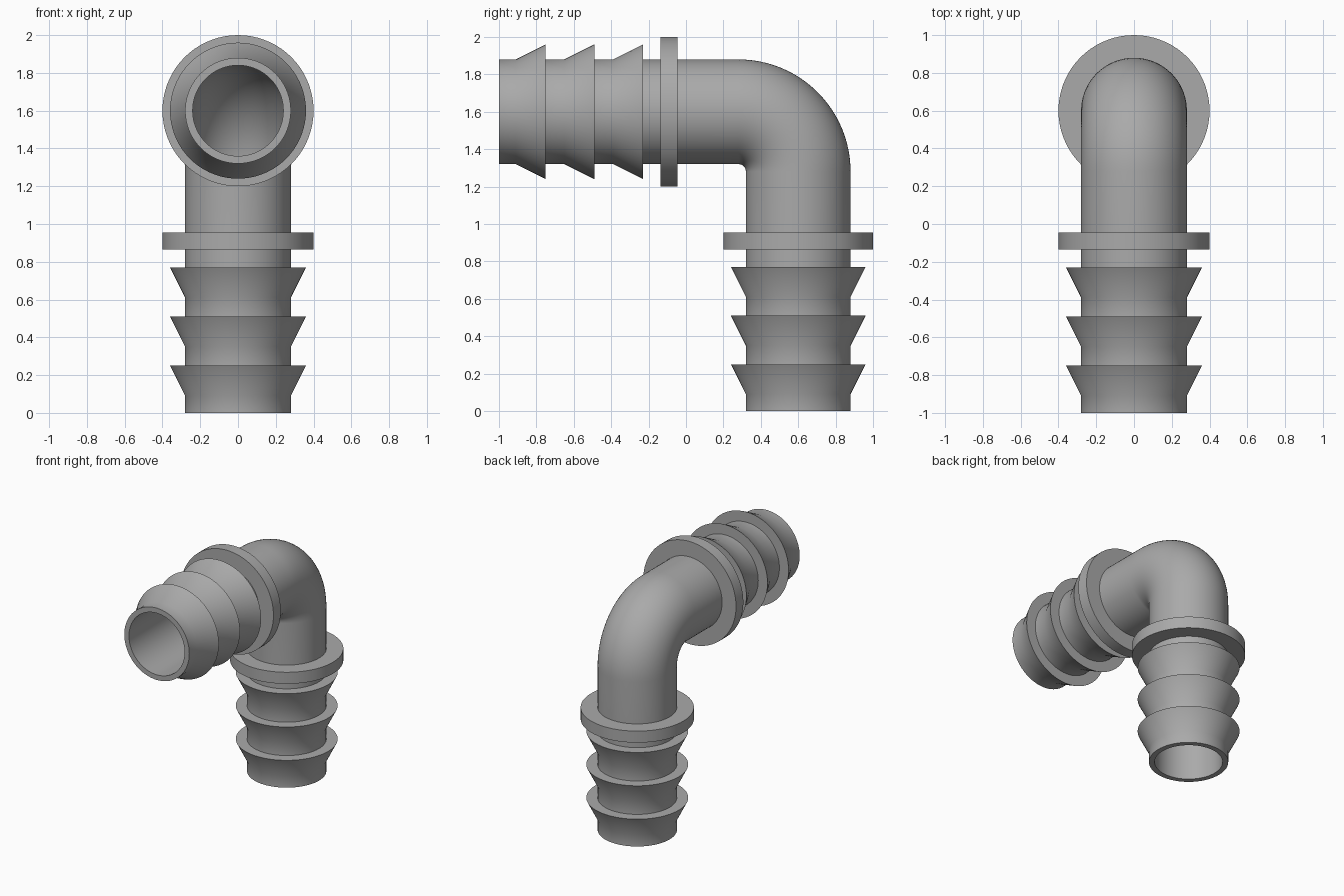
import bpy, bmesh, math
from mathutils import Vector

cube = bpy.data.objects.get("Cube")
if cube:
    bpy.data.objects.remove(cube, do_unlink=True)

SEGMENTS = 72
BEND_STEPS = 24
OUTER, INNER, BARB, FLANGE = 0.28, 0.24, 0.36, 0.4
ARM = 1.28            # straight length of each arm
BEND = 0.32           # centreline radius of the bend
AXIS = 0.6            # y of the upright arm

# Single plastic colour
plastic = bpy.data.materials.new("grey plastic")
plastic.use_nodes = True
colour = (0.4, 0.4, 0.4, 1)
plastic.diffuse_color = colour
plastic.node_tree.nodes["Principled BSDF"].inputs["Base Color"].default_value = colour


def upright_frame(s):
    """Centre and in-plane normal on the upright arm, s from its open end."""
    return Vector((0, AXIS, s)), Vector((0, 1, 0))


def level_frame(s):
    """The same on the level arm, which runs along y."""
    return Vector((0, s - 1, 1 + AXIS)), Vector((0, 0, 1))


def bend_frame(t):
    """Frames round the quarter bend, from upright to level."""
    a = t * math.pi / 2
    n = Vector((0, math.cos(a), math.sin(a)))
    return Vector((0, AXIS - BEND, ARM)) + n * BEND, n


# Outer profile of one arm: three barbs and a stop flange
profile = [(0, OUTER)]
for i in range(3):
    start = 0.09 + 0.26 * i
    profile += [(start, OUTER), (start + 0.16, BARB), (start + 0.16, OUTER)]
profile += [(0.865, OUTER), (0.865, FLANGE), (0.955, FLANGE), (0.955, OUTER)]

# Ordered stations: outside from foot to mouth, then back along the bore
bend = [bend_frame(i / BEND_STEPS) for i in range(BEND_STEPS + 1)]
stations = [(*upright_frame(s), r) for s, r in profile]
stations += [(c, n, OUTER) for c, n in bend]
stations += [(*level_frame(s), r) for s, r in reversed(profile)]
stations += [(*level_frame(0), INNER)]
stations += [(c, n, INNER) for c, n in reversed(bend)]
stations += [(*upright_frame(0), INNER)]

# Skin the stations into one closed hollow shell
bm = bmesh.new()
side = Vector((1, 0, 0))
rings = []
for centre, normal, radius in stations:
    ring = []
    for k in range(SEGMENTS):
        a = math.tau * k / SEGMENTS
        ring.append(bm.verts.new(centre + radius * (side * math.cos(a) + normal * math.sin(a))))
    rings.append(ring)
for i, ring in enumerate(rings):
    following = rings[(i + 1) % len(rings)]
    for k in range(SEGMENTS):
        j = (k + 1) % SEGMENTS
        bm.faces.new((ring[k], ring[j], following[j], following[k]))
bmesh.ops.recalc_face_normals(bm, faces=bm.faces)

mesh = bpy.data.meshes.new("barbed_elbow_pipe")
bm.to_mesh(mesh)
bm.free()
mesh.materials.append(plastic)
pipe = bpy.data.objects.new("barbed_elbow_pipe", mesh)
bpy.context.collection.objects.link(pipe)

# Smooth round surfaces with crisp barb and flange edges
bpy.ops.object.select_all(action="DESELECT")
pipe.select_set(True)
bpy.context.view_layer.objects.active = pipe
bpy.ops.object.shade_smooth_by_angle(angle=math.radians(30))
